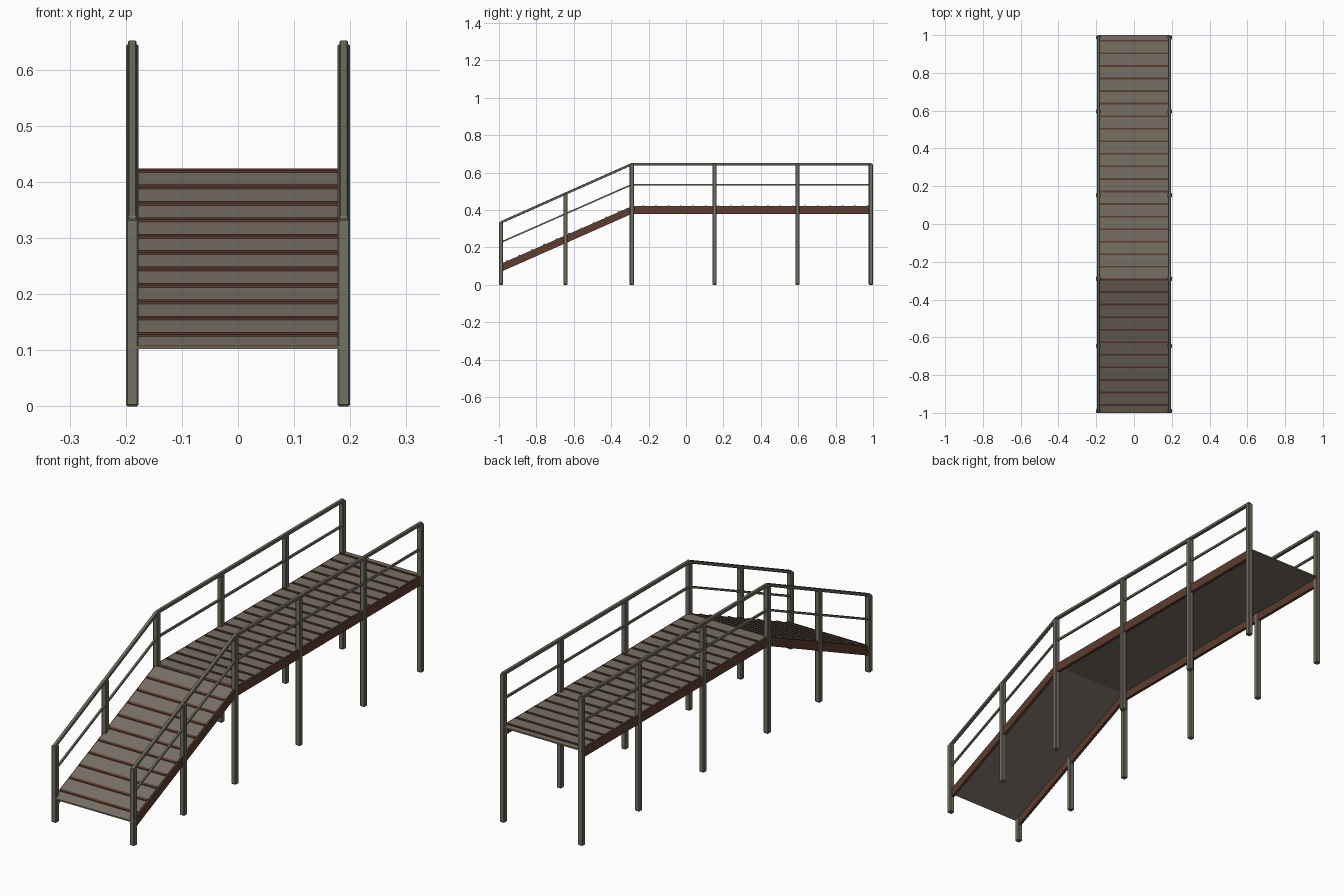
import bpy, bmesh

if "Cube" in bpy.data.objects:
    bpy.data.objects.remove(bpy.data.objects["Cube"])

def material(name, rgb):
    m = bpy.data.materials.new(name)
    m.diffuse_color = (*rgb, 1)
    m.use_nodes = True
    m.node_tree.nodes["Principled BSDF"].inputs["Base Color"].default_value = m.diffuse_color
    return m

POST = material("weathered grey wood", (0.175, 0.160, 0.122))
PLANK = material("plank grey brown", (0.185, 0.158, 0.125))
BROWN = material("dark brown wood", (0.110, 0.045, 0.028))

def finish(name, bm, mat, bevel=0):
    bmesh.ops.recalc_face_normals(bm, faces=bm.faces)
    me = bpy.data.meshes.new(name)
    bm.to_mesh(me)
    bm.free()
    me.materials.append(mat)
    ob = bpy.data.objects.new(name, me)
    bpy.context.collection.objects.link(ob)
    if bevel:
        b = ob.modifiers.new("bevel", 'BEVEL')
        b.width = bevel
        b.segments = 1
        b.limit_method = 'ANGLE'
    return ob

def beam(name, path, x0, x1, height, mat, bevel=0):
    """Extrude a side profile (path of y, top z) across x."""
    bm = bmesh.new()
    rings = [[bm.verts.new(c) for c in ((x0, y, z), (x1, y, z),
              (x1, y, z - height), (x0, y, z - height))] for y, z in path]
    for a, b in zip(rings, rings[1:]):
        for i in range(4):
            j = (i + 1) % 4
            bm.faces.new((a[i], a[j], b[j], b[i]))
    bm.faces.new(rings[0])
    bm.faces.new(rings[-1])
    return finish(name, bm, mat, bevel)

KNEE = -0.29

def path(z_low, z_high, y0=-1.0, y1=1.0):
    return [(y0, z_low), (KNEE, z_high), (y1, z_high)]

def deck_z(y):
    return 0.42 + min(0, y - KNEE) * 0.312 / 0.71

# Posts, rails and stringers on both sides
post_spots = [(-0.989, 0.334), (-0.645, 0.487), (KNEE, 0.645),
              (0.152, 0.645), (0.596, 0.645), (0.988, 0.645)]
for side, s in (("left", -1), ("right", 1)):
    for i, (y, top) in enumerate(post_spots):
        beam(f"{side}_post_{i + 1}", [(y - 0.011, top), (y + 0.011, top)],
             s * 0.177, s * 0.2, top, POST, 0.003)
    beam(f"{side}_handrail", path(0.339, 0.652, -0.993, 0.993),
         s * 0.181, s * 0.196, 0.014, POST, 0.002)
    beam(f"{side}_middle_rail", path(0.232, 0.540, -0.989, 0.989),
         s * 0.1845, s * 0.1925, 0.009, POST)
    beam(f"{side}_stringer", path(0.107, 0.419, -0.995, 0.995),
         s * 0.180, s * 0.193, 0.040, BROWN)

# Planks meeting at seams, with a raised brown strip over each seam
seams = [0.97 - 0.0665 * k for k in range(30)]
edges = [1.0] + seams + [-1.0]
for i, (b, a) in enumerate(zip(edges, edges[1:])):
    ys = [a, KNEE, b] if a < KNEE < b else [a, b]
    beam(f"plank_{i + 1}", [(y, deck_z(y)) for y in ys], -0.187, 0.187, 0.006, PLANK)
for i, y in enumerate(seams):
    ends = (y - 0.0045, y + 0.0045)
    beam(f"grip_strip_{i + 1}", [(e, deck_z(e) + 0.004) for e in ends],
         -0.185, 0.185, 0.006, BROWN)
